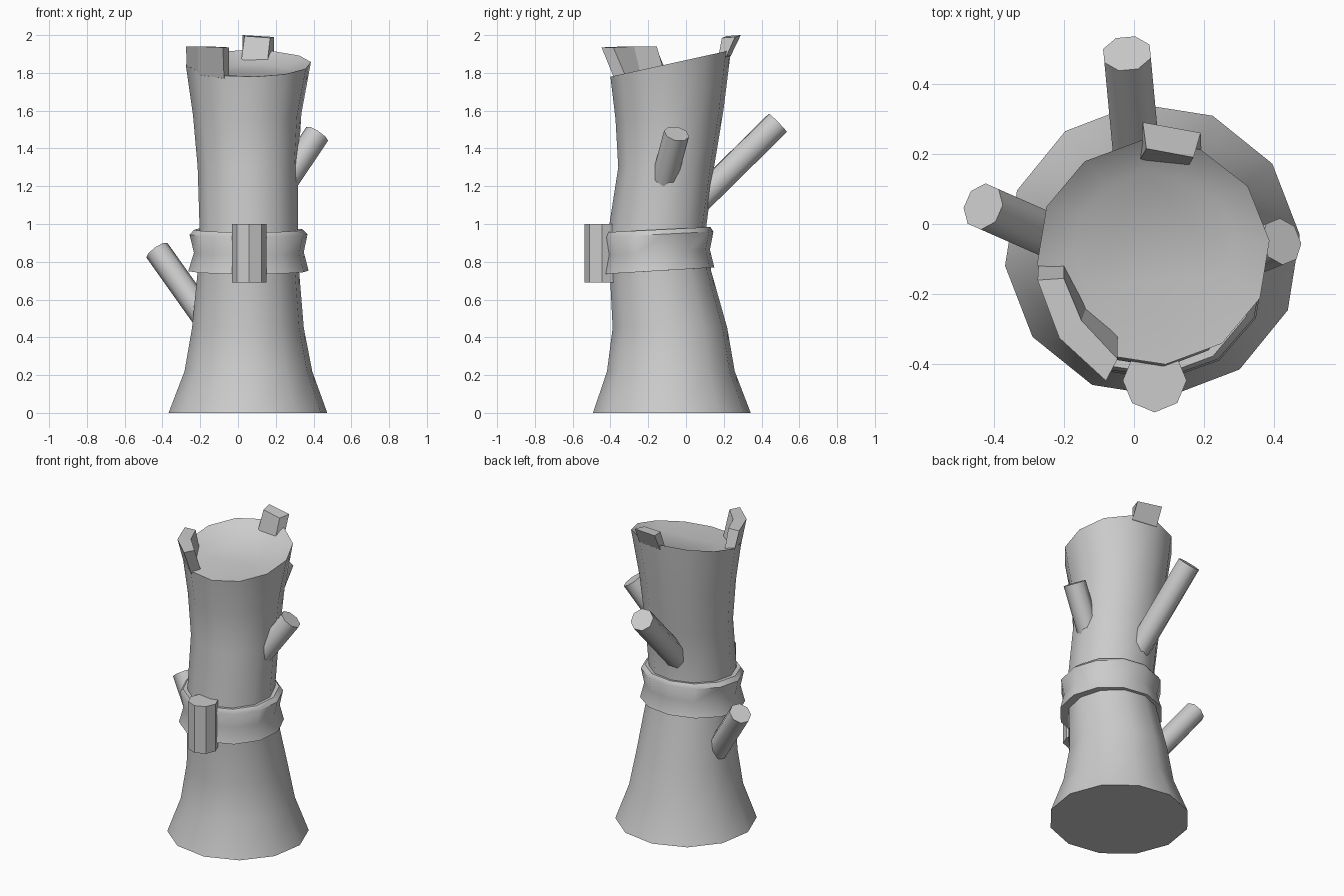
import bpy, bmesh, math
from mathutils import Vector

if "Cube" in bpy.data.objects:
    bpy.data.objects.remove(bpy.data.objects["Cube"])

grey = bpy.data.materials.new("plain_grey")
grey.diffuse_color = (0.6, 0.6, 0.6, 1)
grey.use_nodes = True
grey.node_tree.nodes["Principled BSDF"].inputs["Base Color"].default_value = grey.diffuse_color


def loft(name, rings, smooth=None, closed=False):
    """Skin a list of equal-length rings; cap both ends unless closed."""
    bm = bmesh.new()
    vs = [[bm.verts.new(p) for p in r] for r in rings]
    n = len(rings[0])
    pairs = list(zip(vs, vs[1:]))
    if closed:
        pairs.append((vs[-1], vs[0]))
    else:
        bm.faces.new(vs[0][::-1])
        bm.faces.new(vs[-1])
    for a, b in pairs:
        for i in range(n):
            j = (i + 1) % n
            bm.faces.new((a[i], a[j], b[j], b[i]))
    bmesh.ops.recalc_face_normals(bm, faces=bm.faces)
    me = bpy.data.meshes.new(name)
    bm.to_mesh(me)
    bm.free()
    me.materials.append(grey)
    ob = bpy.data.objects.new(name, me)
    bpy.context.collection.objects.link(ob)
    if smooth:
        bpy.ops.object.select_all(action='DESELECT')
        ob.select_set(True)
        bpy.context.view_layer.objects.active = ob
        bpy.ops.object.shade_smooth_by_angle(angle=math.radians(smooth))
    return ob


def ring(x0, x1, y0, y1, z, slope=0.0, n=12, off=6):
    """Ring filling the given x and y ranges, tilted along y by slope."""
    cx, cy, rx, ry = (x0 + x1) / 2, (y0 + y1) / 2, (x1 - x0) / 2, (y1 - y0) / 2
    pts = []
    for i in range(n):
        a = math.radians(off + 360 * i / n)
        dy = ry * math.sin(a)
        pts.append((cx + rx * math.cos(a), cy + dy, z + slope * dy))
    return pts


# Trunk with flared foot, tilted rim and shallow hollow
loft("trunk", [
    ring(-0.37, 0.475, -0.495, 0.345, 0),
    ring(-0.285, 0.395, -0.42, 0.26, 0.22),
    ring(-0.245, 0.35, -0.39, 0.22, 0.45),
    ring(-0.215, 0.325, -0.405, 0.135, 0.75),
    ring(-0.205, 0.32, -0.41, 0.108, 0.98),
    ring(-0.215, 0.32, -0.36, 0.15, 1.30),
    ring(-0.24, 0.337, -0.375, 0.20, 1.58, 0.08),
    ring(-0.278, 0.388, -0.402, 0.24, 1.85, 0.22),
    ring(-0.17, 0.28, -0.27, 0.155, 1.815, 0.13),
], 40)

# Band around the trunk
loft("band", [
    ring(-0.19, 0.30, -0.38, 0.09, 0.752, 0.06),
    ring(-0.265, 0.375, -0.446, 0.152, 0.752, 0.06),
    ring(-0.235, 0.35, -0.425, 0.128, 0.85, 0.05),
    ring(-0.258, 0.37, -0.441, 0.147, 0.945, 0.05),
    ring(-0.235, 0.345, -0.43, 0.13, 0.97, 0.05),
    ring(-0.19, 0.30, -0.38, 0.09, 0.965, 0.05),
], 50, closed=True)

# Eight-sided peg on the front of the band
loft("front_peg", [ring(-0.032, 0.15, -0.537, -0.355, z, n=8, off=0)
                   for z in (0.69, 1.0)])


# Cut branch stubs
def branch(name, base, tip, r):
    base, tip = Vector(base), Vector(tip)
    q = (tip - base).to_track_quat('Z', 'Y')
    disc = [Vector(p) for p in ring(-r, r, -r, r, 0, n=8, off=22.5)]
    loft(name, [[c + q @ p for p in disc] for c in (base, tip)], 50)


branch("right_branch", (0.22, -0.13, 1.18), (0.42, -0.05, 1.478), 0.068)
branch("back_branch", (0.02, 0.06, 1.115), (-0.02, 0.486, 1.535), 0.072)
branch("left_branch", (-0.18, -0.06, 0.51), (-0.43, 0.05, 0.862), 0.068)

# Splinters on the rim: sections of outer foot, outer top, inner top, inner foot
loft("front_left_splinter", [
    [(-0.272, -0.115, 1.83), (-0.275, -0.16, 1.94),
     (-0.20, -0.155, 1.94), (-0.20, -0.11, 1.79)],
    [(-0.21, -0.273, 1.79), (-0.213, -0.325, 1.94),
     (-0.15, -0.275, 1.94), (-0.135, -0.235, 1.77)],
    [(-0.074, -0.38, 1.77), (-0.08, -0.447, 1.935),
     (-0.047, -0.385, 1.935), (-0.047, -0.31, 1.76)],
])
loft("back_splinter", [
    [(0.192, 0.215, 1.89), (0.19, 0.26, 1.99),
     (0.17, 0.19, 1.985), (0.155, 0.165, 1.85)],
    [(0.022, 0.237, 1.89), (0.025, 0.29, 2.0),
     (0.035, 0.215, 1.995), (0.015, 0.18, 1.85)],
])
